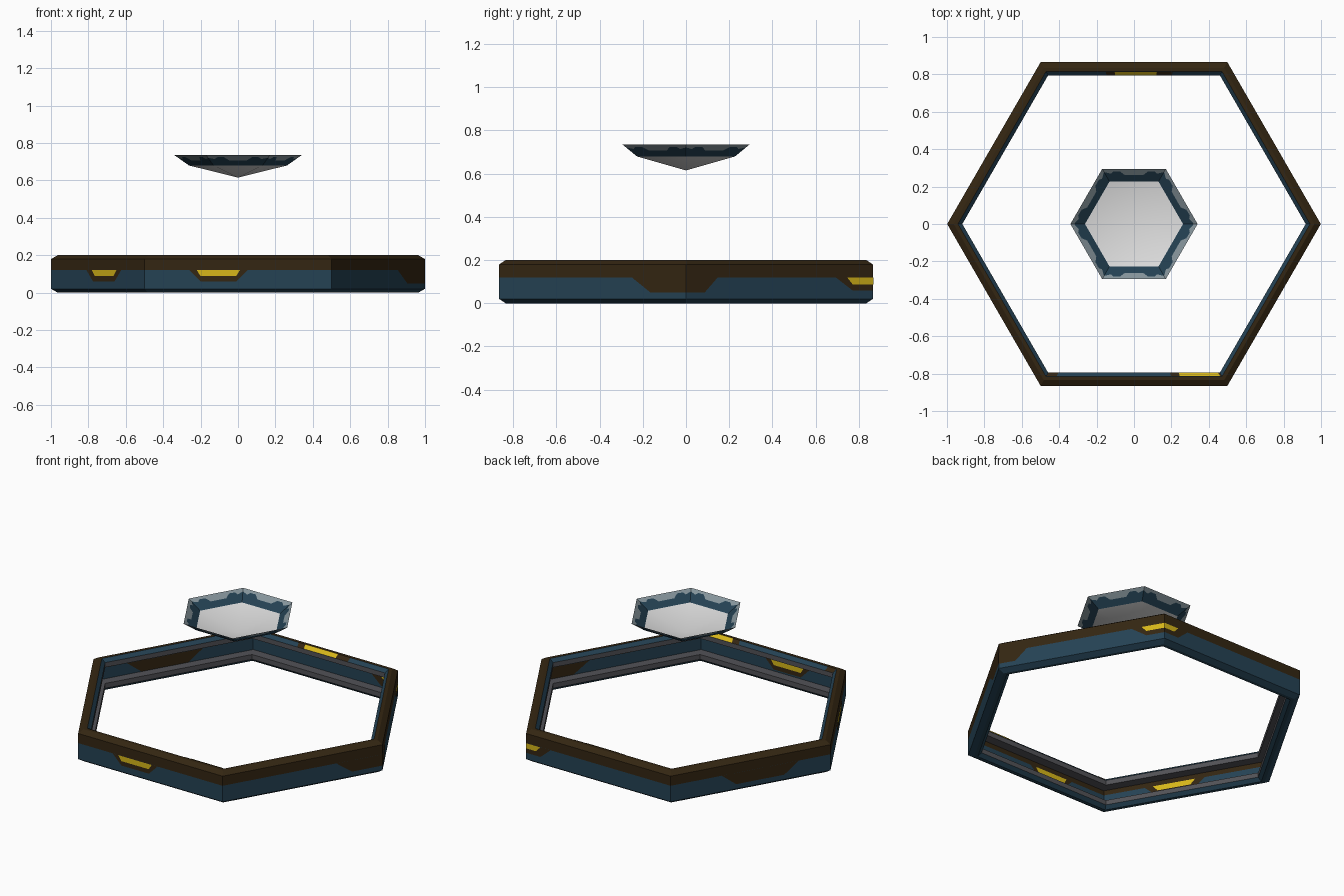
import bpy, bmesh, math
from mathutils import Vector

if "Cube" in bpy.data.objects:
    bpy.data.objects.remove(bpy.data.objects["Cube"])


def material(name, rgb):
    m = bpy.data.materials.new(name)
    m.diffuse_color = (*rgb, 1)
    m.use_nodes = True
    m.node_tree.nodes["Principled BSDF"].inputs["Base Color"].default_value = m.diffuse_color
    return m


MATS = [material("dark_brown", (0.034, 0.019, 0.006)),
        material("navy_blue", (0.018, 0.054, 0.088)),
        material("signal_yellow", (0.68, 0.47, 0.01)),
        material("dark_grey", (0.085, 0.085, 0.095)),
        material("steel_grey", (0.24, 0.30, 0.33)),
        material("pale_grey", (0.74, 0.74, 0.74))]
BROWN, BLUE, YELLOW, GREY, STEEL, PALE = range(6)


def point(k, t, a, z):
    """Point on hexagon side k at fraction t, apothem a, height z."""
    r = a / math.cos(math.pi / 6)
    p = [Vector((r * math.cos(math.pi / 3 * i), r * math.sin(math.pi / 3 * i), z)) for i in (k, k + 1)]
    return p[0].lerp(p[1], t)


def build(name, faces, weld=True, outward=False, smooth=False):
    """Make an object from (points, material index) pairs."""
    bm = bmesh.new()
    for pts, mat in faces:
        f = bm.faces.new([bm.verts.new(p) for p in pts])
        f.material_index = mat
        f.smooth = smooth
    if weld:
        bmesh.ops.remove_doubles(bm, verts=bm.verts, dist=1e-5)
    if outward:
        bmesh.ops.recalc_face_normals(bm, faces=bm.faces)
    me = bpy.data.meshes.new(name)
    bm.to_mesh(me)
    bm.free()
    for m in MATS:
        me.materials.append(m)
    ob = bpy.data.objects.new(name, me)
    bpy.context.collection.objects.link(ob)


# Ring: channel section (apothem, height, colour of the strip to the next point)
OUT, REC, LIP = 0.865, 0.853, 0.795
profile = [(OUT, 0.02, BLUE), (OUT, 0.12, BROWN), (OUT, 0.18, BROWN),
           (0.835, 0.2, BROWN), (0.815, 0.2, BLUE), (LIP, 0.18, GREY),
           (LIP, 0.15, GREY), (REC, 0.15, BROWN), (REC, 0.12, BLUE),
           (REC, 0.05, GREY), (LIP, 0.05, GREY), (LIP, 0.02, BLUE),
           (0.815, 0.0, BLUE), (0.835, 0.0, BLUE)]
faces = []
for k in range(6):
    for i, (a, z, mat) in enumerate(profile):
        b, w, _ = profile[(i + 1) % len(profile)]
        faces.append(([point(k, 0, a, z), point(k, 1, a, z),
                       point(k, 1, b, w), point(k, 0, b, w)], mat))
build("hexagonal_ring", faces, outward=True)

# Wall markings: side, start, end, low edge, left slope, right slope, colour
marks = [(4, 0.24, 0.55, 0.06, 0.06, 0.06, BROWN), (4, 0.28, 0.51, 0.088, 0.02, 0.02, YELLOW),
         (3, 0.38, 0.75, 0.06, 0.07, 0.07, BROWN), (3, 0.44, 0.70, 0.088, 0.03, 0.03, YELLOW),
         (2, 0.32, 0.80, 0.05, 0.09, 0.09, BROWN),
         (0, 0.0, 0.17, 0.05, 0, 0.07, BROWN), (5, 0.71, 1.0, 0.05, 0.1, 0, BROWN),
         (0, 0.80, 1.0, 0.06, 0.09, 0, BROWN), (0, 0.86, 1.0, 0.088, 0.03, 0, YELLOW),
         (1, 0.0, 0.17, 0.06, 0, 0.07, BROWN), (1, 0.0, 0.10, 0.088, 0, 0.03, YELLOW)]
outer, inner = [], []
for k, t0, t1, low, s0, s1, mat in marks:
    lift = 0.002 if mat == YELLOW else 0.001
    outline = [(t0 + s0, low), (t1 - s1, low), (t1, 0.12), (t0, 0.12)]
    outer.append(([point(k, t, OUT + lift, z) for t, z in outline], mat))
    inner.append(([point(k, t, REC - lift, max(z, 0.051)) for t, z in reversed(outline)], mat))
build("outer_wall_markings", outer, weld=False)
build("inner_wall_markings", inner, weld=False)

# Markings on the upper inner bevel
bevel = []
for k, t0, t1, mat in [(1, 0.28, 0.66, BROWN), (1, 0.37, 0.61, YELLOW),
                       (4, 0.71, 1.0, BROWN), (4, 0.76, 0.99, YELLOW), (4, 0.0, 0.06, BROWN)]:
    d = 0.002 if mat == YELLOW else 0.001
    bevel.append(([point(k, t0, 0.815 - d, 0.2 + d), point(k, t1, 0.815 - d, 0.2 + d),
                   point(k, t1, LIP - d, 0.18 + d), point(k, t0, LIP - d, 0.18 + d)], mat))
build("inner_bevel_markings", bevel, weld=False)

# Floating dish: flat rim with a stepped colour border, and a shallow bowl
C30 = math.cos(math.pi / 6)
LOW, HIGH = (0.262 * C30, 0.68), (0.34 * C30, 0.735)


def rim(k, t, f):
    return point(k, t, LOW[0] + (HIGH[0] - LOW[0]) * f, LOW[1] + (HIGH[1] - LOW[1]) * f)


steps = [(0, 0.75), (0.1, 0.62), (0.16, 0.8), (0.27, 0.8), (0.34, 0.5),
         (0.66, 0.5), (0.73, 0.8), (0.84, 0.8), (0.9, 0.62), (1, 0.75)]
border, bowl = [], []
for k in range(6):
    for (t0, f0), (t1, f1) in zip(steps, steps[1:]):
        border.append(([rim(k, t0, 0), rim(k, t0, f0), rim(k, t1, f1), rim(k, t1, 0)][::-1], BLUE))
        border.append(([rim(k, t0, f0), rim(k, t0, 1), rim(k, t1, 1), rim(k, t1, f1)][::-1], STEEL))
    bowl.append(([Vector((0, 0, 0.615)), rim(k, 0, 0), rim(k, 1, 0)], PALE))
build("dish_rim", border)
build("dish_bowl", bowl, smooth=True)
